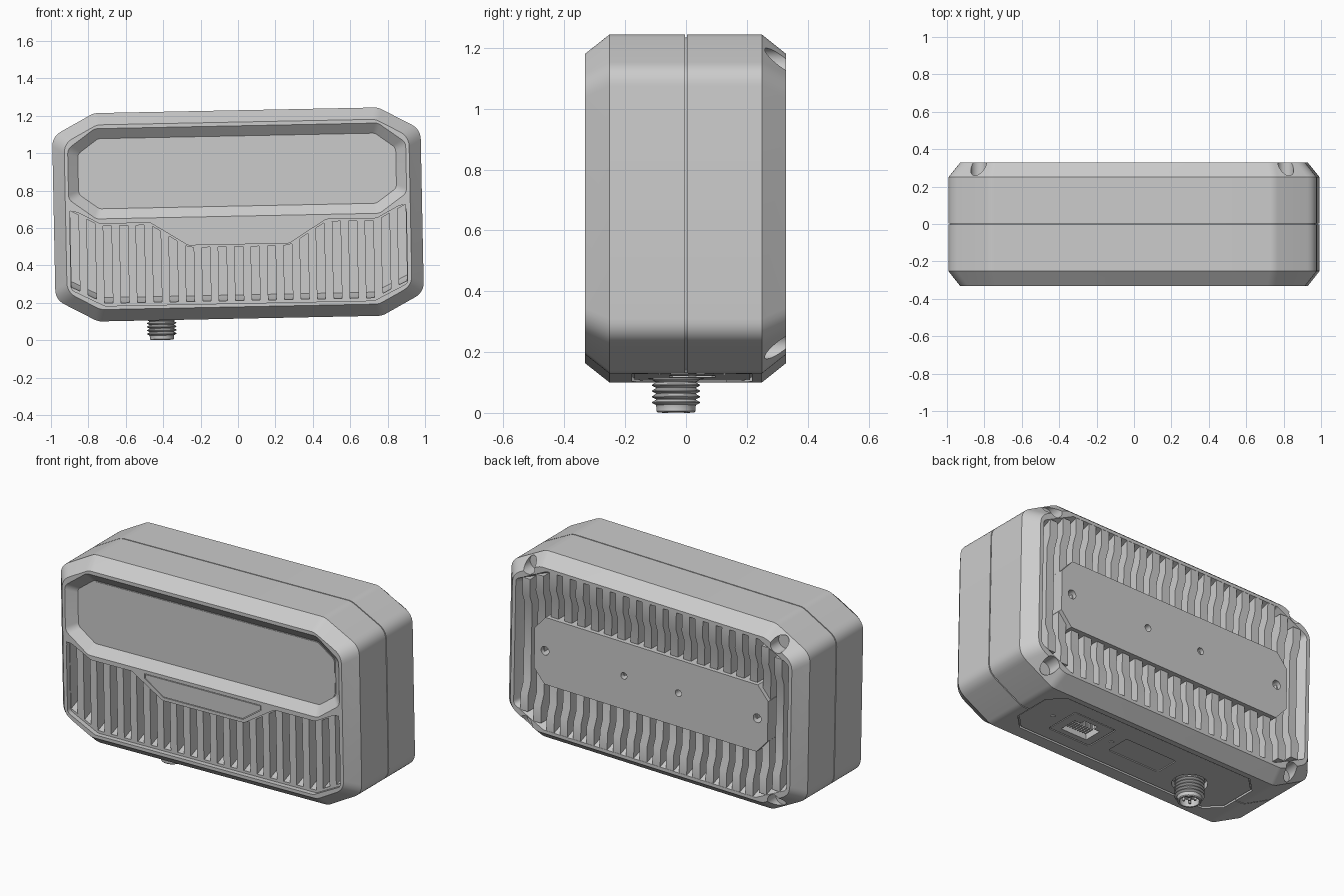
import bpy, bmesh, math
from mathutils import Vector, Matrix

if "Cube" in bpy.data.objects:
    bpy.data.objects.remove(bpy.data.objects["Cube"])

PITCH = 0.0875
parts = []

# ---------- helpers ----------
def sym(half):
    """Closed outline from its right half, listed bottom to top."""
    return half + [(-x, z) for x, z in reversed(half)]

def octagon(hx, hz, cx, cz):
    return sym([(hx - cx, -hz), (hx, cz - hz), (hx, hz - cz), (hx - cx, hz)])

def shift(poly, dx, dy):
    return [(x + dx, y + dy) for x, y in poly]

def circle(x, y, r, n=32):
    return [(x + r * math.cos(2 * math.pi * i / n), y + r * math.sin(2 * math.pi * i / n)) for i in range(n)]

def inset(poly, d):
    out = []
    for i, p in enumerate(poly):
        a, b, c = Vector(poly[i - 1]), Vector(p), Vector(poly[(i + 1) % len(poly)])
        n1, n2 = [Vector((-e.y, e.x)) for e in ((b - a).normalized(), (c - b).normalized())]
        out.append(tuple(b + (n1 + n2) * d / (1 + n1.dot(n2))))
    return out

def rounded(poly, r, n=6):
    out = []
    for i, p in enumerate(poly):
        a, b, c = Vector(poly[i - 1]), Vector(p), Vector(poly[(i + 1) % len(poly)])
        u, v = (a - b).normalized(), (c - b).normalized()
        t = r * math.tan((math.pi - u.angle(v)) / 2)
        p0, p2 = b + u * t, b + v * t
        for k in range(n + 1):
            s = k / n
            out.append(tuple(p0 * (1 - s) ** 2 + b * 2 * s * (1 - s) + p2 * s * s))
    return out

def make(name, solids, keep=True):
    """Each solid is a list of rings of 3D points, skinned and capped."""
    bm = bmesh.new()
    for rings in solids:
        vs = [[bm.verts.new(p) for p in ring] for ring in rings]
        n = len(vs[0])
        for a, b in zip(vs, vs[1:]):
            for i in range(n):
                bm.faces.new((a[i], a[(i + 1) % n], b[(i + 1) % n], b[i]))
        bm.faces.new(vs[0])
        bm.faces.new(vs[-1])
    bmesh.ops.recalc_face_normals(bm, faces=bm.faces)
    me = bpy.data.meshes.new(name)
    bm.to_mesh(me)
    bm.free()
    ob = bpy.data.objects.new(name, me)
    bpy.context.collection.objects.link(ob)
    if keep:
        parts.append(ob)
    return ob

def along_y(*rings):
    return [[(x, h, z) for x, z in poly] for poly, h in rings]

def along_z(*rings):
    return [[(x, y, h) for x, y in poly] for poly, h in rings]

def cut(ob, solids):
    cutter = make("cutter", solids, keep=False)
    cutter.hide_render = True
    m = ob.modifiers.new("cut", 'BOOLEAN')
    m.operation, m.solver, m.object = 'DIFFERENCE', 'EXACT', cutter
    dg = bpy.context.evaluated_depsgraph_get()
    me = bpy.data.meshes.new_from_object(ob.evaluated_get(dg))
    ob.modifiers.clear()
    ob.data = me
    bpy.data.objects.remove(cutter)

# ---------- housing with chamfered rims and centre seam ----------
outline = octagon(0.985, 0.557, 0.225, 0.121)
full, rim = rounded(outline, 0.09), rounded(inset(outline, 0.063), 0.09)
seam = rounded(inset(outline, 0.01), 0.09)
housing = make("housing", [along_y((rim, -0.332), (full, -0.252), (full, -0.003), (seam, -0.003),
                                   (seam, 0.003), (full, 0.003), (full, 0.25), (rim, 0.329))])

# ---------- front window ----------
win = sym([(0.74, 0.045), (0.85, 0.125), (0.85, 0.34), (0.74, 0.42)])
win_out, win_in = rounded(inset(win, -0.055), 0.05), rounded(win, 0.04)
cut(housing, [along_y((win_out, -0.4), (win_out, -0.333), (win_in, -0.286))])
glass = rounded(inset(win, 0.004), 0.04)
make("window_panel", [along_y((glass, -0.289), (glass, -0.27))])

# ---------- front grille: shallow recess, then slots between the fins ----------
grille = rounded(sym([(0.72, -0.475), (0.9, -0.385), (0.9, 0.05), (0.74, -0.035),
                      (0.47, -0.035), (0.27, -0.16)]), 0.03, 3)
cut(housing, [along_y((grille, -0.4), (grille, -0.303))])

def grille_low(x):
    return -0.475 + 0.5 * max(0, abs(x) - 0.72)

def grille_high(x):
    x = abs(x)
    if x > 0.74:
        return -0.035 + (x - 0.74) * 0.53
    return -0.16 + 0.125 * min(1, max(0, (x - 0.27) / 0.2))

slots = []
for i in range(-10, 11):
    rings = []
    for x in (i * PITCH - 0.022, i * PITCH + 0.022):
        lo, hi = grille_low(x) + 0.015, grille_high(x) - 0.012
        rings.append([(x, -0.4, lo), (x, -0.295, lo), (x, -0.22, lo + 0.03), (x, -0.22, hi), (x, -0.4, hi)])
    slots.append(rings)
cut(housing, slots)

# ---------- small trapezoid cover below the window ----------
trap = sym([(0.26, -0.137), (0.38, -0.055), (0.38, -0.033)])
cut(housing, [along_y((inset(trap, -0.004), -0.4), (inset(trap, -0.004), -0.324))])
make("trapezoid_cover", [along_y((trap, -0.332), (trap, -0.316))])

# ---------- back pocket, cooling fins, mounting plate ----------
pocket = octagon(0.9, 0.475, 0.2, 0.1)
p_out, p_in = rounded(pocket, 0.03), rounded(inset(pocket, 0.03), 0.03)
cut(housing, [along_y((p_out, 0.4), (p_out, 0.33), (p_in, 0.25))])

fins = []
for i in range(-10, 10):
    cx = (i + 0.5) * PITCH
    e = 0.475 - 0.5 * max(0, abs(cx) + 0.025 - 0.7)
    prof = [(0.23, -e), (0.328, -e), (0.328, 0.1 - e), (0.305, 0.16 - e),
            (0.305, e - 0.16), (0.328, e - 0.1), (0.328, e), (0.23, e)]
    fins.append([[(x, y, z) for y, z in prof] for x in (cx - 0.025, cx + 0.025)])
make("back_fins", fins)

plate_outline = octagon(0.77, 0.2, 0.07, 0.08)
plate = make("mounting_plate", [along_y((plate_outline, 0.23), (plate_outline, 0.329))])
cut(plate, [along_y((circle(x, 0, r, 24), 0.27), (circle(x, 0, r, 24), 0.4))
            for x, r in ((-0.7, 0.026), (-0.18, 0.02), (0.18, 0.02), (0.7, 0.026))])

# ---------- corner screw holes ----------
cut(housing, [along_y((circle(sx * 0.82, sz * 0.468, 0.043), 0.25), (circle(sx * 0.82, sz * 0.468, 0.043), 0.4))
              for sx in (-1, 1) for sz in (-1, 1)])

# ---------- bottom connector panel ----------
BX, BY, CX, CY = 0.36, 0.02, -0.42, -0.033
panel_outline = shift(octagon(0.7, 0.19, 0.08, 0.08), 0, BY)
cut(housing, [along_z((inset(panel_outline, -0.007), -0.6), (inset(panel_outline, -0.007), -0.544))])
panel = make("connector_panel", [along_z((panel_outline, -0.552), (panel_outline, -0.535))])
opening = shift(sym([(0.085, -0.07), (0.085, 0.04), (0.045, 0.04), (0.045, 0.07)]), BX, BY)
port = [along_z((opening, -0.7), (opening, -0.43))]
seat = [along_z((circle(CX, CY, 0.095), -0.7), (circle(CX, CY, 0.095), -0.515))]
frame = shift(octagon(0.14, 0.11, 0.01, 0.01), BX, BY)
label = shift(octagon(0.17, 0.075, 0.01, 0.01), -0.05, BY)
cut(panel, [along_z((p, -0.7), (p, -0.546)) for p in (frame, label)])
for ob in (panel, housing):
    cut(ob, port + seat)

# network socket frame, contacts and screws
socket = inset(frame, 0.006)
ring = make("socket_frame", [along_z((socket, -0.551), (socket, -0.536))])
cut(ring, port)
make("socket_contacts", [along_z((q, -0.535), (q, -0.425)) for q in
     [shift(octagon(0.005, 0.03, 0.001, 0.001), BX + (k - 3.5) * 0.017, BY - 0.02) for k in range(8)]])
make("panel_screws", [along_z((circle(BX + s * 0.2, BY, 0.014, 16), -0.556),
                              (circle(BX + s * 0.2, BY, 0.014, 16), -0.54)) for s in (-1, 1)])

# ---------- threaded round connector (lathed) ----------
prof = [(0.079, -0.505), (0.079, -0.535), (0.066, -0.54)]
for k in range(5):
    z = -0.545 - k * 0.019
    prof += [(0.066, z), (0.079, z - 0.007), (0.079, z - 0.01), (0.066, z - 0.017)]
prof += [(0.064, -0.645), (0.064, -0.658), (0.06, -0.6625), (0.052, -0.6625), (0.052, -0.62)]
make("threaded_connector", [along_z(*[(circle(CX, CY, r), z) for r, z in prof])])
pins = [(CX + 0.03 * math.cos(a), CY + 0.03 * math.sin(a)) for a in (0.8, 2.36, 3.93, 5.5)]
make("connector_pins", [along_z((circle(x, y, 0.007, 12), -0.655), (circle(x, y, 0.007, 12), -0.615))
                        for x, y in pins + [(CX, CY)]])

# ---------- slight tilt of the whole unit, then shading ----------
tilt = Matrix.Translation((0, 0, 0.672)) @ Matrix.Rotation(math.radians(-1.15), 4, 'Y')
bpy.ops.object.select_all(action='DESELECT')
for ob in parts:
    ob.data.transform(tilt)
    ob.select_set(True)
bpy.context.view_layer.objects.active = housing
bpy.ops.object.shade_smooth_by_angle(angle=math.radians(25))
